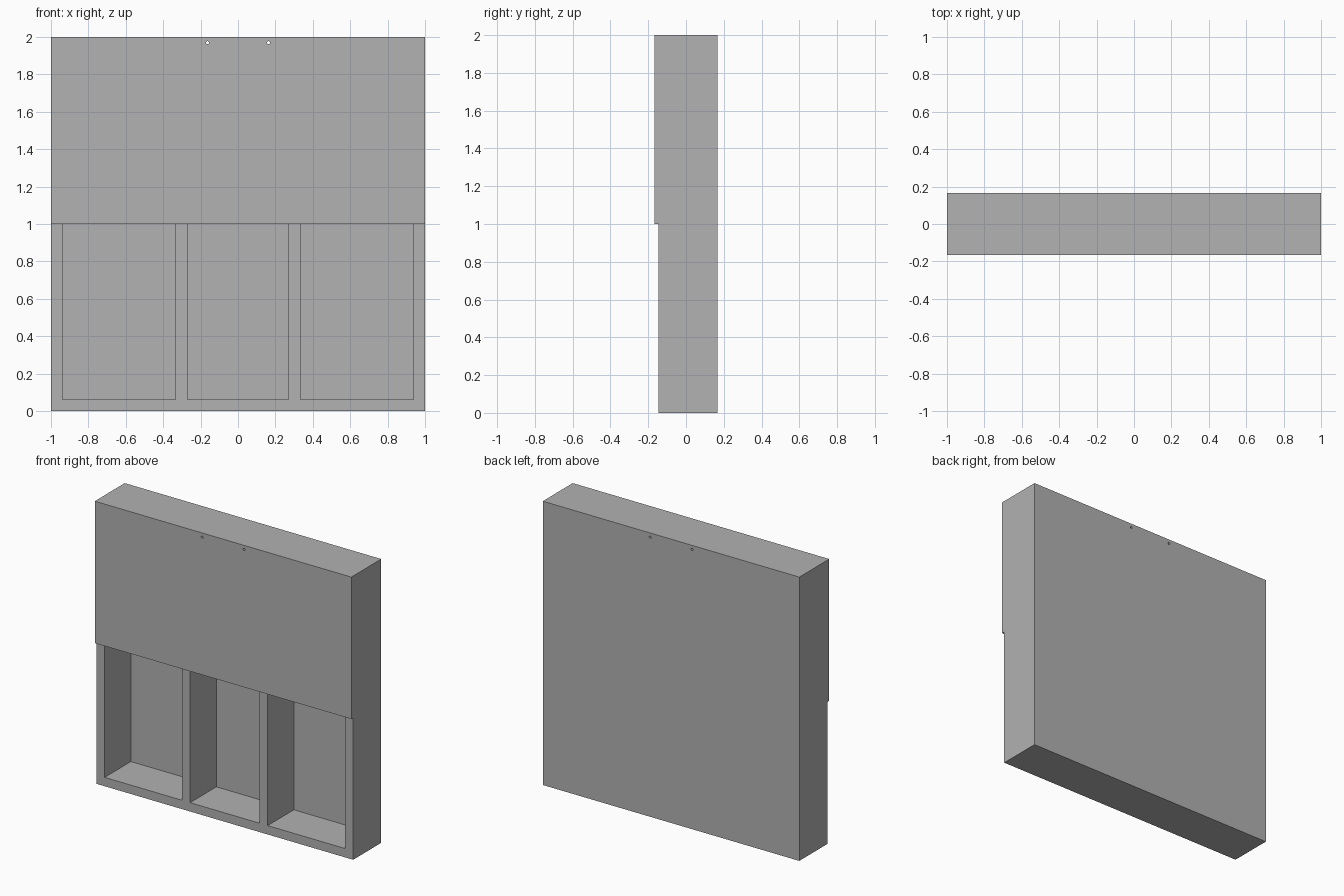
import bpy
import math

default = bpy.data.objects.get("Cube")
if default:
    bpy.data.objects.remove(default, do_unlink=True)

# Overall proportions
DEPTH = 1 / 6          # half of the wall thickness
SHEET = 1 / 48         # panel thickness
TIMBER = 1 / 16        # stud and plate width
INNER = DEPTH - SHEET  # half depth of the timber frame

grey = bpy.data.materials.new("grey")
grey.use_nodes = True
grey.diffuse_color = (0.445, 0.445, 0.445, 1)
grey.node_tree.nodes["Principled BSDF"].inputs["Base Color"].default_value = grey.diffuse_color


def box(name, x, y, z):
    """Box spanning the given (low, high) ranges."""
    spans = (x, y, z)
    bpy.ops.mesh.primitive_cube_add(size=1, location=[sum(s) / 2 for s in spans])
    ob = bpy.context.object
    ob.name = name
    ob.scale = [s[1] - s[0] for s in spans]
    bpy.ops.object.transform_apply(location=False, rotation=False, scale=True)
    ob.data.materials.append(grey)
    return ob


# Sheet panels: full back, upper half of the front
back_panel = box("back_panel", (-1, 1), (INNER, DEPTH), (0, 2))
front_panel = box("front_panel", (-1, 1), (-DEPTH, -INNER), (1, 2))

# Horizontal plates
box("bottom_plate", (-1, 1), (-INNER, INNER), (0, TIMBER))
top_plate = box("top_plate", (-1, 1), (-INNER, INNER), (2 - TIMBER, 2))

# Upright studs, mirrored left and right
for side, label in ((1, "left"), (-1, "right")):
    for kind, outer in (("end", 1), ("middle", 1 / 3)):
        x = sorted((side * outer, side * (outer - TIMBER)))
        box(f"{label}_{kind}_stud", x, (-INNER, INNER), (TIMBER, 2 - TIMBER))

# Two small bolt holes right through the top
for x in (-0.163, 0.163):
    bpy.ops.mesh.primitive_cylinder_add(vertices=16, radius=0.008, depth=1,
                                        location=(x, 0, 1.97),
                                        rotation=(math.pi / 2, 0, 0))
    cutter = bpy.context.object
    cutter.name = "hole_cutter"
    cutter.hide_render = True
    for part in (back_panel, front_panel, top_plate):
        mod = part.modifiers.new("bolt_hole", "BOOLEAN")
        mod.operation = "DIFFERENCE"
        mod.solver = "EXACT"
        mod.object = cutter
        bpy.context.view_layer.objects.active = part
        bpy.ops.object.modifier_apply(modifier=mod.name)
    bpy.data.objects.remove(cutter, do_unlink=True)
